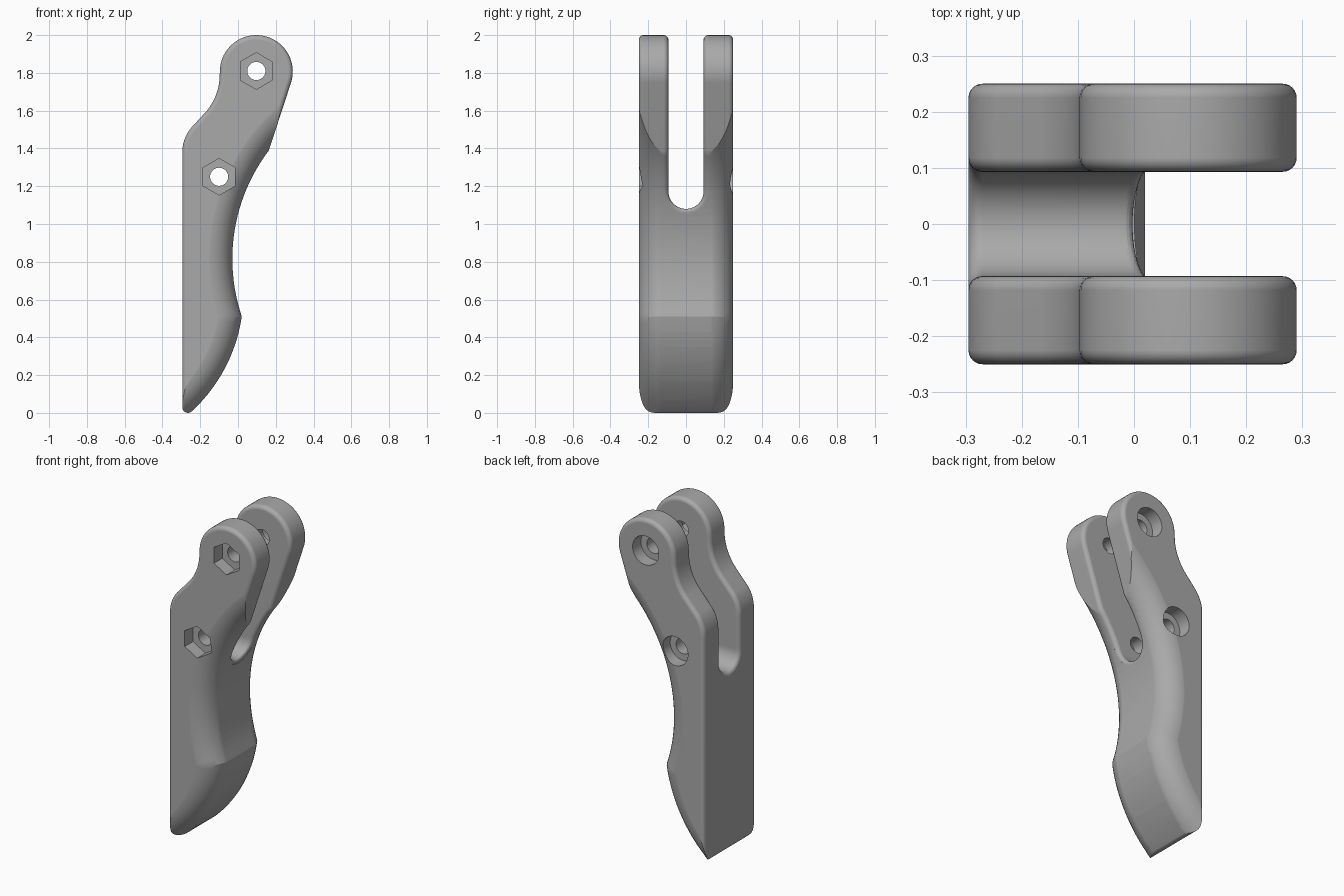
import bpy, bmesh
from math import sin, cos, pi, radians, degrees, atan2
from mathutils import Vector

if "Cube" in bpy.data.objects:
    bpy.data.objects.remove(bpy.data.objects["Cube"], do_unlink=True)

HALF = 0.25          # half of the width
GAP = 0.093          # half of the fork slot
SMALL = 0.025        # rounding of the plain edges
LARGE = 0.14         # rounding along the grip
JOINT = 1.18         # height where the arms leave the grip
HOLES = [(0.097, 1.81), (-0.1, 1.25)]

grey = bpy.data.materials.new("plain grey")
grey.use_nodes = True
COLOR = (0.40, 0.40, 0.40, 1)
grey.diffuse_color = COLOR
grey.node_tree.nodes["Principled BSDF"].inputs["Base Color"].default_value = COLOR


def arc(cx, cz, r, start, end, n):
    angles = [radians(start + (end - start) * i / n) for i in range(n + 1)]
    return [Vector((cx + r * cos(a), cz + r * sin(a))) for a in angles]


def inset(points, d):
    """Mitred inset of a counter-clockwise outline."""
    out = []
    for i, p in enumerate(points):
        a = (p - points[i - 1]).normalized()
        b = (points[(i + 1) % len(points)] - p).normalized()
        na, nb = Vector((-a.y, a.x)), Vector((-b.y, b.x))
        out.append(p + (na + nb) * d / (1 + na.dot(nb)))
    return out


def across(p, y):
    return (p.x, y, p.y)


def along(p, face):
    x, lean = face
    return (x + lean * (p.y - 1.15), p.x, p.y)


def loft(name, layers, to_xyz=across):
    """Skin a stack of (outline, position) layers and cap both ends."""
    bm = bmesh.new()
    rings = [[bm.verts.new(to_xyz(p, h)) for p in pts] for pts, h in layers]
    for lo, hi in zip(rings, rings[1:]):
        for i in range(len(lo)):
            bm.faces.new((lo[i - 1], lo[i], hi[i], hi[i - 1]))
    bm.faces.new(rings[0][::-1])
    bm.faces.new(rings[-1])
    bmesh.ops.recalc_face_normals(bm, faces=bm.faces)
    mesh = bpy.data.meshes.new(name)
    bm.to_mesh(mesh)
    bm.free()
    mesh.materials.append(grey)
    obj = bpy.data.objects.new(name, mesh)
    bpy.context.collection.objects.link(obj)
    return obj


def rounded(name, outline, y0, y1, r, steps):
    """Plate from y0 to y1 with both rims rounded by r."""
    turn = [pi / 2 * i / steps for i in range(steps + 1)]
    rim = [(inset(outline, r * (1 - cos(a))), r * (1 - sin(a))) for a in turn]
    return loft(name, [(pts, y0 + t) for pts, t in reversed(rim)]
                + [(pts, y1 - t) for pts, t in rim])


def combine(obj, tool, operation):
    mod = obj.modifiers.new("cut", 'BOOLEAN')
    mod.operation, mod.solver, mod.object = operation, 'EXACT', tool
    bpy.context.view_layer.objects.active = obj
    bpy.ops.object.modifier_apply(modifier=mod.name)
    bpy.data.objects.remove(tool, do_unlink=True)


def clip(obj, z0, z1):
    box = [Vector(c) for c in ((-1, z0), (1, z0), (1, z1), (-1, z1))]
    combine(obj, loft("clip_box", [(box, -1), (box, 1)]), 'INTERSECT')


# Grip curves: convex toe below the ridge, concave arch above it
tip, ridge = Vector((-0.245, 0.008)), Vector((0.02, 0.51))
chord = ridge - tip
toe_radius = 0.85
centre = (tip + ridge) / 2 + Vector((-chord.y, chord.x)).normalized() * (
    toe_radius ** 2 - chord.length_squared / 4) ** 0.5
start, end = [degrees(atan2(p.y - centre.y, p.x - centre.x)) for p in (tip, ridge)]
toe = arc(centre.x, centre.y, toe_radius, start, end, 14)

# Side outline, counter-clockwise from the tip
outline = (toe + arc(0.92, 0.815, 0.95, 198.72, 142.8, 24)[1:]
           + arc(0.097, 1.807, 0.193, -18, 180, 30)
           + arc(-0.397, 1.79, 0.3, 0, -40, 9)
           + arc(-0.095, 1.38, 0.2, 140, 180, 9)
           + arc(-0.265, 0.03, 0.03, 180, 312, 8)[:-1])

# Grip shell: the same curves run on past both ends and closed far behind
arch = arc(0.92, 0.815, 0.95, 198.72, 120, 36)
low = toe[0] - (toe[1] - toe[0]).normalized() * 0.5
high = arch[-1] + (arch[-1] - arch[-2]).normalized() * 0.5
shell = ([low] + toe + arch[1:]
         + [high, Vector((high.x, 2.6)), Vector((-1.5, 2.6)), Vector((-1.5, low.y))])
shell = inset(shell, -0.002)

# Grip, with a round slot floor flared at the back and front faces
grip = rounded("grip", outline, -HALF, HALF, SMALL, 6)
clip(grip, -1, JOINT)


def slot(growth):
    r = GAP + growth
    return arc(0, 1.173, r, 180, 360, 24) + [Vector((r, 1.4)), Vector((-r, 1.4))]


flare = [(slot(SMALL * (1 - sin(a))), SMALL * (1 - cos(a)) - 0.0005)
         for a in [pi / 12 * i for i in range(7)]]
layers = ([(slot(SMALL), (-0.6, 0))]
          + [(pts, (-0.295 + t, 0)) for pts, t in flare]
          + [(pts, (0.031 - t, 0.377)) for pts, t in reversed(flare)]
          + [(slot(SMALL), (0.5, 0.377))])
combine(grip, loft("slot_cutter", layers, along), 'DIFFERENCE')

# Fork arms
right_arm = rounded("front_arm", outline, -HALF, -GAP, SMALL, 6)
left_arm = rounded("back_arm", outline, GAP, HALF, SMALL, 6)
for arm in (right_arm, left_arm):
    clip(arm, JOINT, 3)

for part in (grip, right_arm, left_arm):
    # Large rounding along the grip, running out into the arms
    combine(part, rounded("grip_rounding", shell, -HALF - 0.001, HALF + 0.001, LARGE, 10),
            'INTERSECT')
    # Pin holes: hexagonal nut pockets in front, round head pockets behind
    for x, z in HOLES:
        for name, r, n, y0, y1 in (("pin_hole", 0.048, 32, -1, 1),
                                   ("nut_pocket", 0.097, 6, -1, -0.17),
                                   ("head_pocket", 0.088, 36, 0.17, 1)):
            ring = arc(x, z, r, 90, 450, n)[:-1]
            combine(part, loft(name, [(ring, y0), (ring, y1)]), 'DIFFERENCE')
    # Smooth shading with the creases kept
    bpy.ops.object.select_all(action='DESELECT')
    part.select_set(True)
    bpy.context.view_layer.objects.active = part
    bpy.ops.object.shade_smooth_by_angle(angle=radians(18))
    normals = part.modifiers.new("even shading", 'WEIGHTED_NORMAL')
    normals.keep_sharp = True
